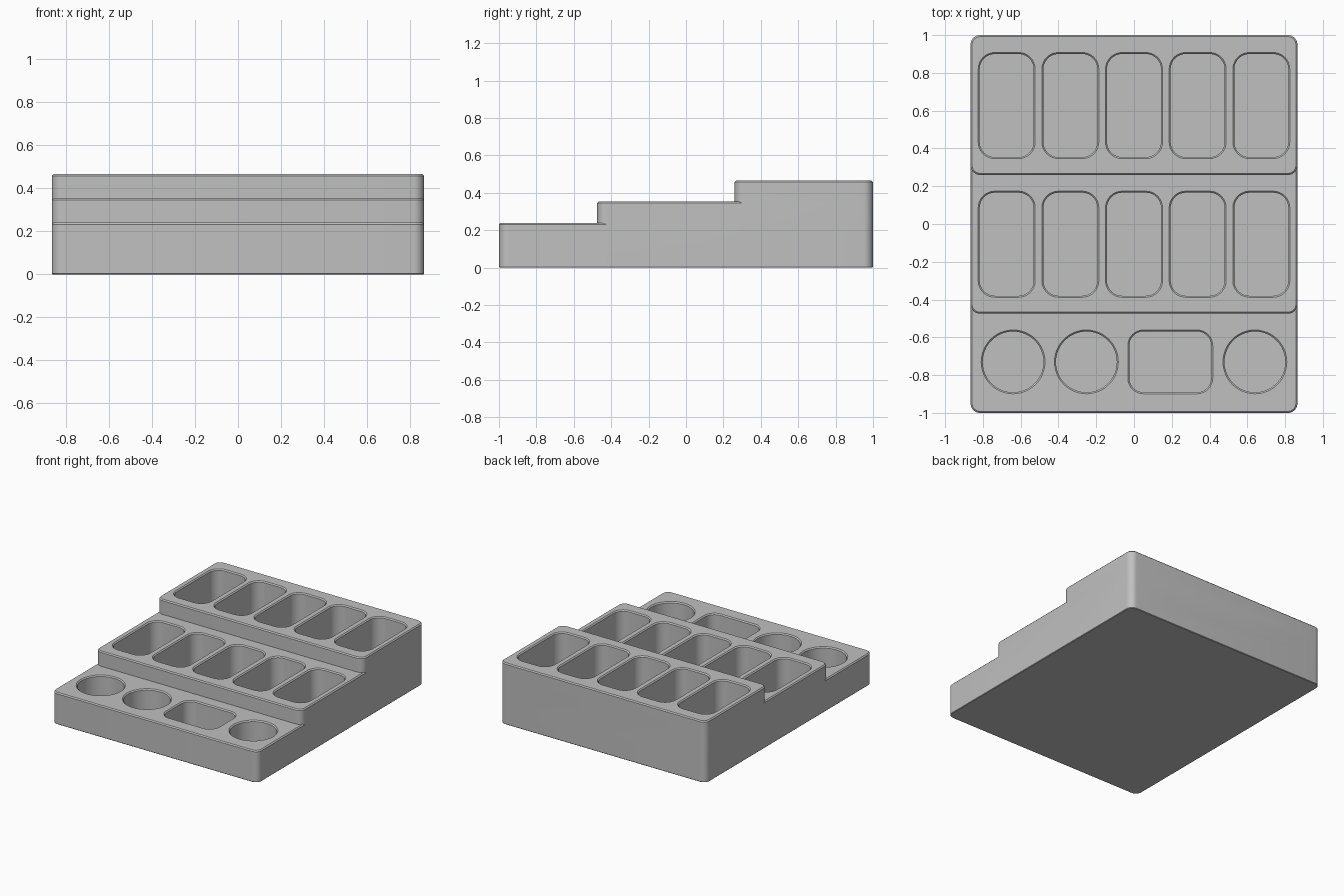
import bpy, bmesh, math

cube = bpy.data.objects.get("Cube")
if cube:
    bpy.data.objects.remove(cube, do_unlink=True)

# One plain grey for the whole tray
GREY = (0.53, 0.53, 0.53, 1)
grey = bpy.data.materials.new("plain grey")
grey.use_nodes = True
grey.diffuse_color = GREY
grey.node_tree.nodes["Principled BSDF"].inputs["Base Color"].default_value = GREY


def outline(x0, x1, y0, y1, r, grow, seg):
    """Rounded rectangle, offset outwards by grow."""
    corners = [(x1 - r, y1 - r), (x0 + r, y1 - r), (x0 + r, y0 + r), (x1 - r, y0 + r)]
    return [(cx + (r + grow) * math.cos(a), cy + (r + grow) * math.sin(a))
            for k, (cx, cy) in enumerate(corners)
            for a in [(k + i / seg) * math.pi / 2 for i in range(seg + 1)]]


def prism(name, rect, r, levels, seg=8):
    """Closed solid lofted through (z, grow) levels of a rounded rectangle."""
    bm = bmesh.new()
    rings = [[bm.verts.new((x, y, z)) for x, y in outline(*rect, r, grow, seg)]
             for z, grow in levels]
    for low, high in zip(rings, rings[1:]):
        for i in range(len(low)):
            j = (i + 1) % len(low)
            bm.faces.new((low[i], low[j], high[j], high[i]))
    bm.faces.new(rings[0][::-1])
    bm.faces.new(rings[-1])
    bmesh.ops.remove_doubles(bm, verts=bm.verts, dist=0.0001)
    bmesh.ops.recalc_face_normals(bm, faces=bm.faces)
    mesh = bpy.data.meshes.new(name)
    bm.to_mesh(mesh)
    bm.free()
    mesh.materials.append(grey)
    obj = bpy.data.objects.new(name, mesh)
    bpy.context.collection.objects.link(obj)
    return obj


def combine(target, tool, operation):
    """Apply a boolean and discard the tool."""
    bpy.context.view_layer.objects.active = target
    mod = target.modifiers.new(operation, 'BOOLEAN')
    mod.operation, mod.object, mod.solver = operation, tool, 'EXACT'
    bpy.ops.object.modifier_apply(modifier=mod.name)
    bpy.data.objects.remove(tool, do_unlink=True)


HALF, FLOOR, EDGE = 0.865, 0.04, 0.008
TIERS = [(-1.0, 0.24), (-0.475, 0.353), (0.26, 0.465)]   # front y, top z

# Stepped body: three tiers sharing the back wall
tray = None
for front, top in TIERS:
    tier = prism("tier", (-HALF, HALF, front, 1.0), 0.05,
                 [(0, -0.004), (0.004, 0), (top - EDGE, 0), (top, -EDGE)])
    if tray:
        combine(tray, tier, 'UNION')
    else:
        tray = tier
        tray.name = "stepped_tray"


def pocket(x, y, w, d, r, top, seg=8):
    """Cut a pocket with a chamfered rim."""
    rect = (x - w / 2, x + w / 2, y - d / 2, y + d / 2)
    cutter = prism("pocket_cutter", rect, r,
                   [(FLOOR, 0), (top - EDGE, 0), (top, EDGE), (top + 0.05, EDGE)], seg)
    combine(tray, cutter, 'DIFFERENCE')


# Two rows of tall rounded pockets
for y, top in ((-0.107, TIERS[1][1]), (0.627, TIERS[2][1])):
    for i in range(-2, 3):
        pocket(i * 0.337, y, 0.286, 0.546, 0.08, top)

# Front row: three round wells and one wide pocket
for x in (-0.64, -0.252, 0.64):
    pocket(x, -0.73, 0.322, 0.322, 0.161, TIERS[0][1], 12)
pocket(0.192, -0.73, 0.434, 0.322, 0.075, TIERS[0][1])

# Smooth the round corners, keep the edges crisp
for o in bpy.context.selected_objects:
    o.select_set(False)
tray.select_set(True)
bpy.context.view_layer.objects.active = tray
bpy.ops.object.shade_smooth_by_angle(angle=math.radians(30))
